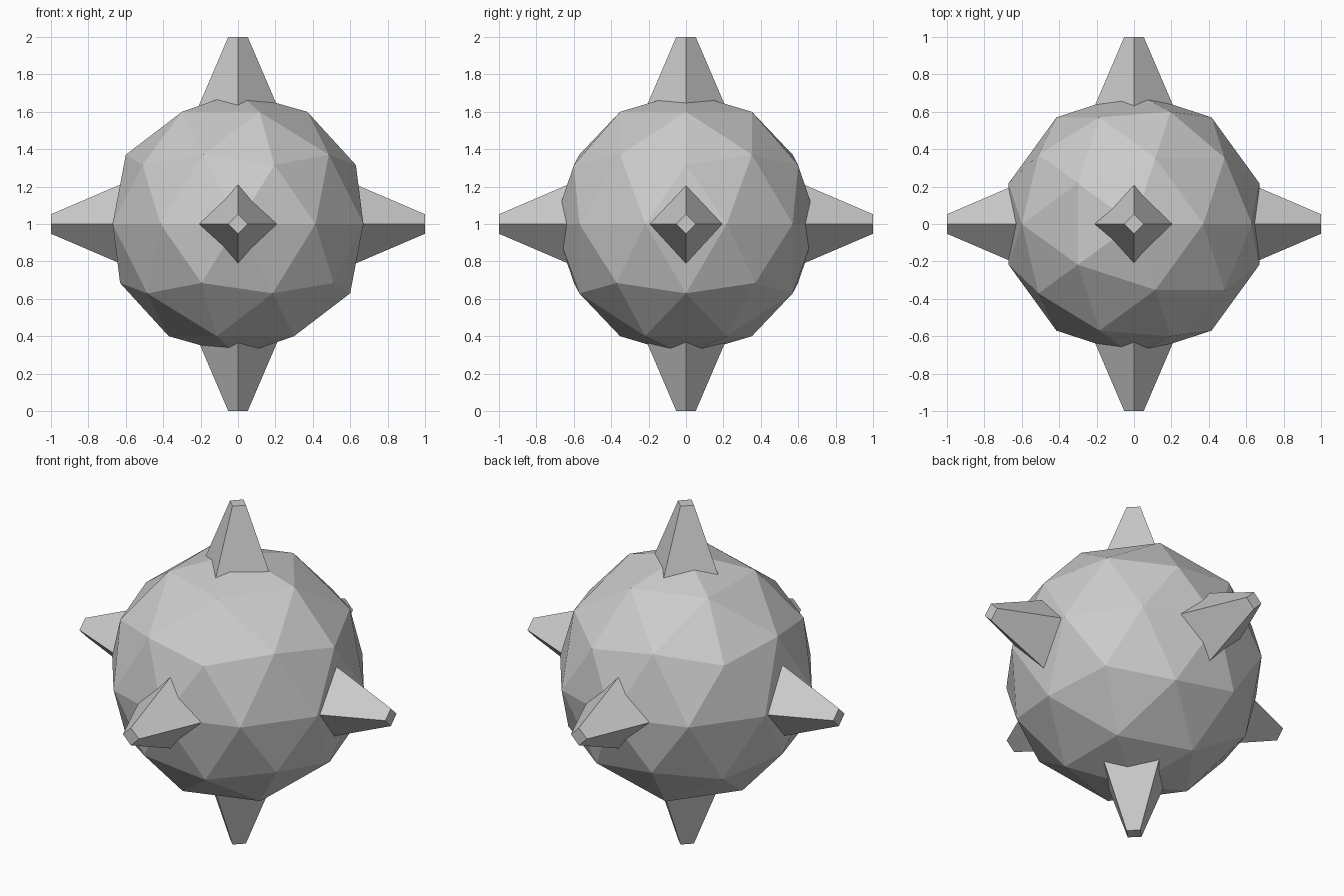
import bpy
from mathutils import Vector

cube = bpy.data.objects.get("Cube")
if cube:
    bpy.data.objects.remove(cube, do_unlink=True)

CENTRE = Vector((0, 0, 1))
BODY_RADIUS = 0.705
SPIKE_BASE, SPIKE_TIP = 0.45, 1.0      # distances from the centre
BASE_RADIUS, TIP_RADIUS = 0.288, 0.052

grey = bpy.data.materials.new("plain grey")
grey.use_nodes = True
colour = (0.6, 0.6, 0.6, 1)
grey.diffuse_color = colour
grey.node_tree.nodes["Principled BSDF"].inputs["Base Color"].default_value = colour


def finish(name):
    obj = bpy.context.object
    obj.name = name
    obj.data.materials.append(grey)
    bpy.ops.object.shade_flat()


# Faceted ball
bpy.ops.mesh.primitive_ico_sphere_add(subdivisions=2, radius=BODY_RADIUS, location=CENTRE)
finish("body")

# Blunt four-sided spikes along each axis, rooted inside the ball
directions = {
    "top": (0, 0, 1), "bottom": (0, 0, -1),
    "left": (1, 0, 0), "right": (-1, 0, 0),
    "front": (0, -1, 0), "back": (0, 1, 0),
}
for side, direction in directions.items():
    axis = Vector(direction)
    bpy.ops.mesh.primitive_cone_add(
        vertices=4, radius1=BASE_RADIUS, radius2=TIP_RADIUS,
        depth=SPIKE_TIP - SPIKE_BASE,
        location=CENTRE + axis * (SPIKE_BASE + SPIKE_TIP) / 2,
        rotation=axis.to_track_quat("Z", "Y").to_euler())
    finish(side + "_spike")
